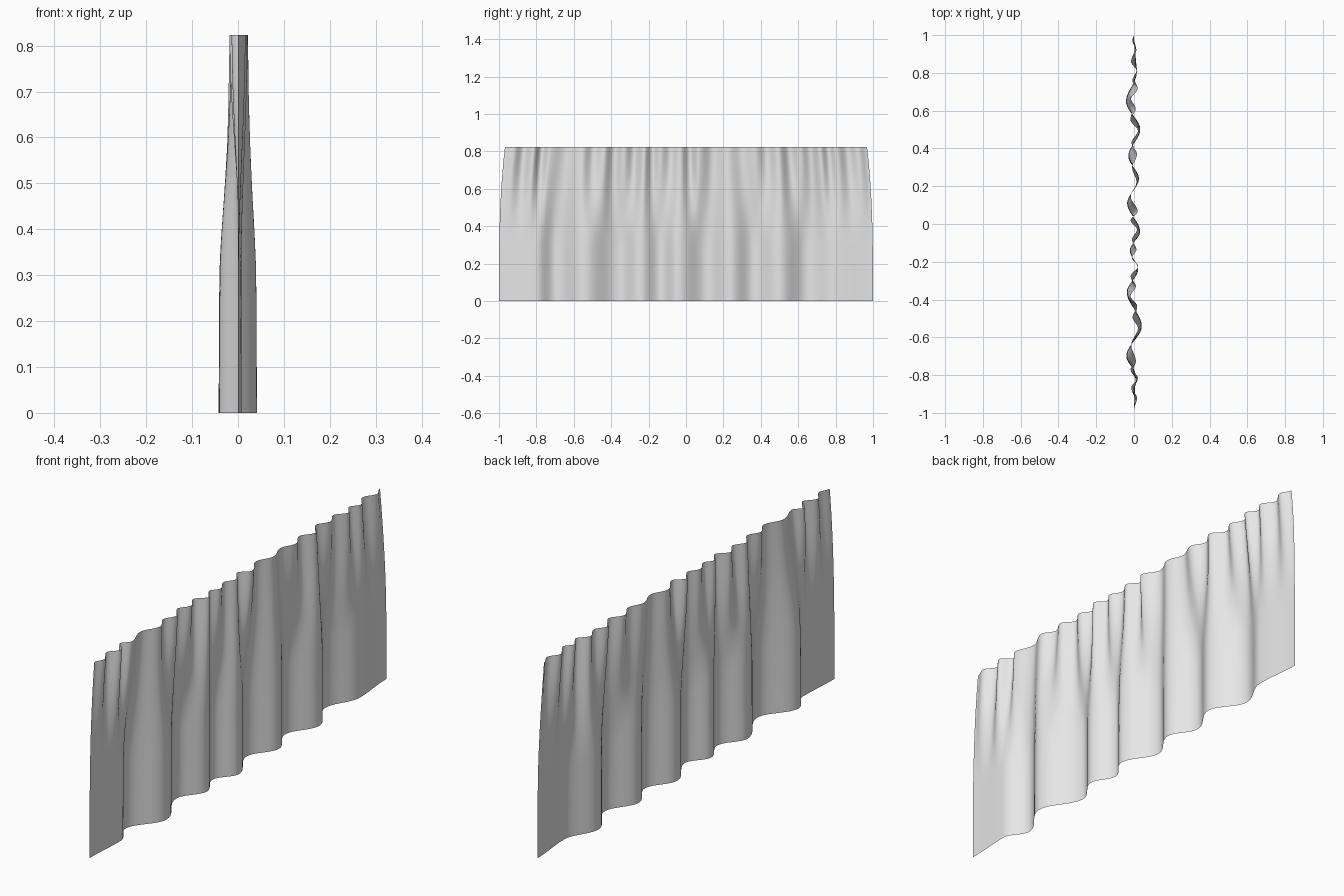
import bpy
import bmesh
import math

if "Cube" in bpy.data.objects:
    bpy.data.objects.remove(bpy.data.objects["Cube"])

HEIGHT, COLS, ROWS = 0.823, 400, 40

# Wide folds along the hem: (position along the width, depth)
HEM = [(-1, 0), (-0.8, 0.008), (-0.70, -0.041), (-0.54, 0.041), (-0.36, -0.038),
       (-0.24, 0.022), (-0.14, -0.022), (-0.04, 0.032), (0.11, -0.036), (0.24, 0.026),
       (0.36, -0.03), (0.5, 0.033), (0.65, -0.042), (0.8, 0.014), (1, 0)]

# Crests of the tight gathers along the top edge
CRESTS = [-0.95, -0.84, -0.75, -0.57, -0.45, -0.34, -0.23, -0.14, -0.03,
          0.07, 0.23, 0.38, 0.51, 0.63, 0.74, 0.83, 0.95]
GATHERS = [(-1, 0)]
for i, c in enumerate(CRESTS):
    GATHERS.append((c, 0.016 + 0.005 * math.sin(i * 2.3)))
    if i + 1 < len(CRESTS):
        gap = CRESTS[i + 1] - c
        GATHERS.append((c + gap * 0.5, -0.014 - 0.005 * math.sin(i * 1.7)))
GATHERS.append((1, -0.008))


def smooth(t):
    t = min(1, max(0, t))
    return t * t * (3 - 2 * t)


def wave(points, u):
    """Rounded wave through alternating crests and troughs."""
    for (a, p), (b, q) in zip(points, points[1:]):
        if u <= b:
            return p + (q - p) * (1 - math.cos(math.pi * (u - a) / (b - a))) / 2
    return points[-1][1]


# Cloth: gathers at the top open into wide folds at the hem
bm = bmesh.new()
grid = []
for j in range(ROWS + 1):
    s = j / ROWS
    top = smooth((s - 0.35) / 0.65)
    hem = 1 - 0.25 * s ** 2 - 0.55 * s ** 5
    half = 1 - 0.032 * s ** 3
    row = []
    for i in range(COLS + 1):
        u = -1 + 2 * i / COLS
        x = hem * (1 - 0.75 * top) * wave(HEM, u) + top * wave(GATHERS, u)
        row.append(bm.verts.new((x, u * half, s * HEIGHT)))
    grid.append(row)
for low, high in zip(grid, grid[1:]):
    for i in range(COLS):
        bm.faces.new((low[i], low[i + 1], high[i + 1], high[i]))

mesh = bpy.data.meshes.new("curtain")
bm.to_mesh(mesh)
bm.free()
curtain = bpy.data.objects.new("curtain", mesh)
bpy.context.collection.objects.link(curtain)

# Plain pale cloth
cloth = bpy.data.materials.new("pale_grey_cloth")
cloth.use_nodes = True
cloth.diffuse_color = (0.8, 0.8, 0.8, 1)
cloth.node_tree.nodes["Principled BSDF"].inputs["Base Color"].default_value = (0.8, 0.8, 0.8, 1)
mesh.materials.append(cloth)

bpy.context.view_layer.objects.active = curtain
curtain.select_set(True)
bpy.ops.object.shade_smooth_by_angle(angle=math.radians(60))
